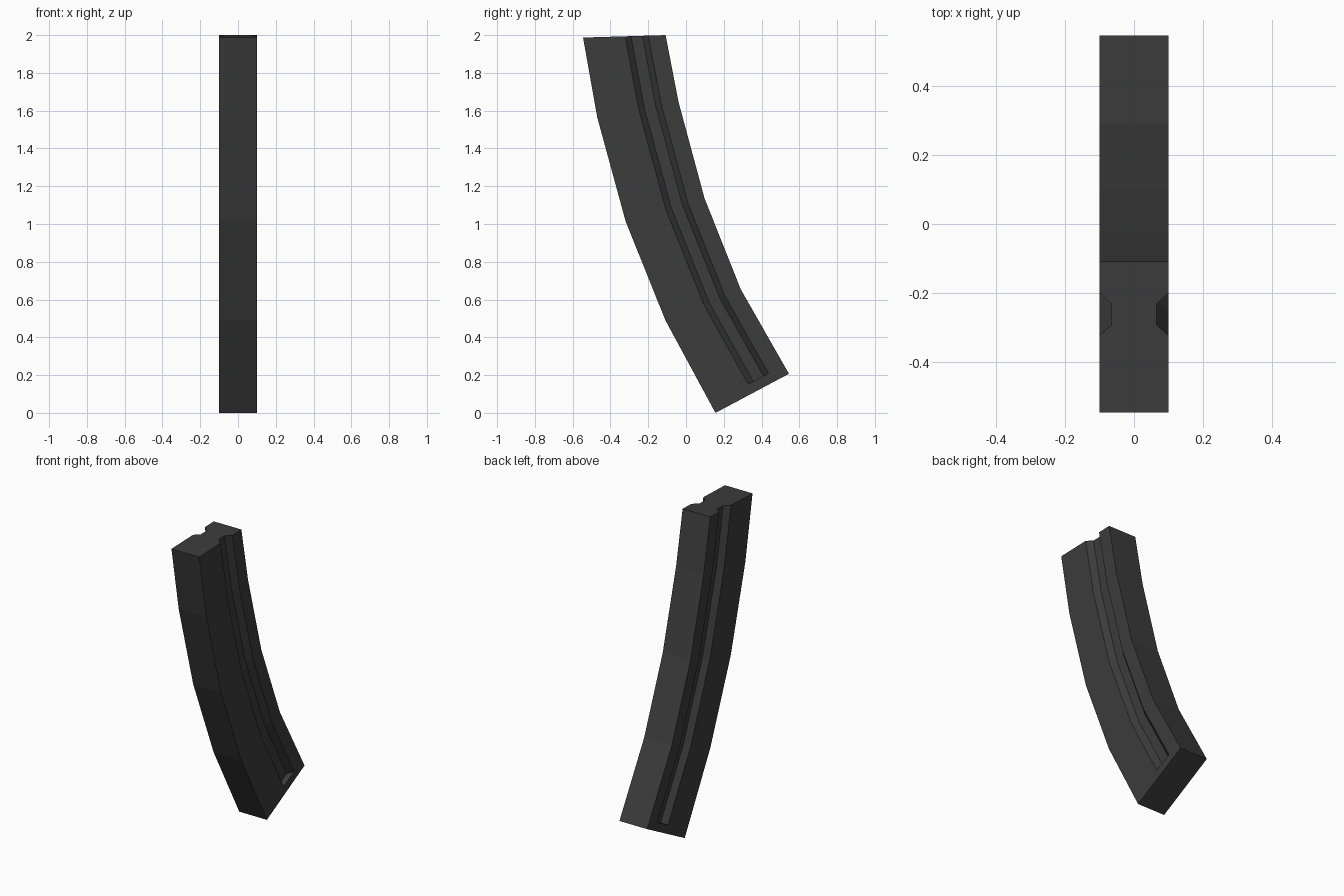
import bpy, bmesh
from mathutils import Vector

if "Cube" in bpy.data.objects:
    bpy.data.objects.remove(bpy.data.objects["Cube"])

HALF = 0.1        # half width in x
FLOOR = 0.065     # half width at groove floor

# (y, z) of the outer and inner edge of the curve at each station, top to bottom
outer = [(-0.545, 1.987), (-0.47, 1.565), (-0.32, 1.015), (-0.109, 0.49), (0.156, 0.0)]
inner = [(-0.108, 2.0), (-0.04, 1.648), (0.098, 1.136), (0.29, 0.654), (0.545, 0.207)]
stations = [(Vector(a), Vector(b)) for a, b in zip(outer, inner)]
# station where the grooves stop, just before the bottom
groove_end = tuple(p.lerp(q, 0.9) for p, q in zip(stations[3], stations[4]))

# cross-section of one side: fraction across the body, half width
side = [(0, HALF), (0.51, HALF), (0.58, FLOOR), (0.72, FLOOR), (0.79, HALF), (1, HALF)]

bm = bmesh.new()


def ring(station, grooved):
    section = [(f, x if grooved else HALF) for f, x in side]
    section += [(f, -x) for f, x in reversed(section)]
    pts = [(x, station[0].lerp(station[1], f)) for f, x in section]
    return [bm.verts.new((x, p.x, p.y)) for x, p in pts]


# curved grooved body, then the plain end block
rings = [ring(s, True) for s in stations[:4] + [groove_end]]
rings += [ring(groove_end, False), ring(stations[4], False)]
for a, b in zip(rings, rings[1:]):
    n = len(a)
    for i in range(n):
        j = (i + 1) % n
        bm.faces.new((a[i], a[j], b[j], b[i]))
bm.faces.new(rings[0])
bm.faces.new(rings[-1])
bmesh.ops.remove_doubles(bm, verts=bm.verts, dist=0.0005)
bmesh.ops.recalc_face_normals(bm, faces=bm.faces)

mesh = bpy.data.meshes.new("curved_magazine")
bm.to_mesh(mesh)
bm.free()

mat = bpy.data.materials.new("dark grey")
mat.diffuse_color = (0.045, 0.045, 0.045, 1)
mat.use_nodes = True
mat.node_tree.nodes["Principled BSDF"].inputs["Base Color"].default_value = mat.diffuse_color
mesh.materials.append(mat)
obj = bpy.data.objects.new("curved_magazine", mesh)
bpy.context.collection.objects.link(obj)
